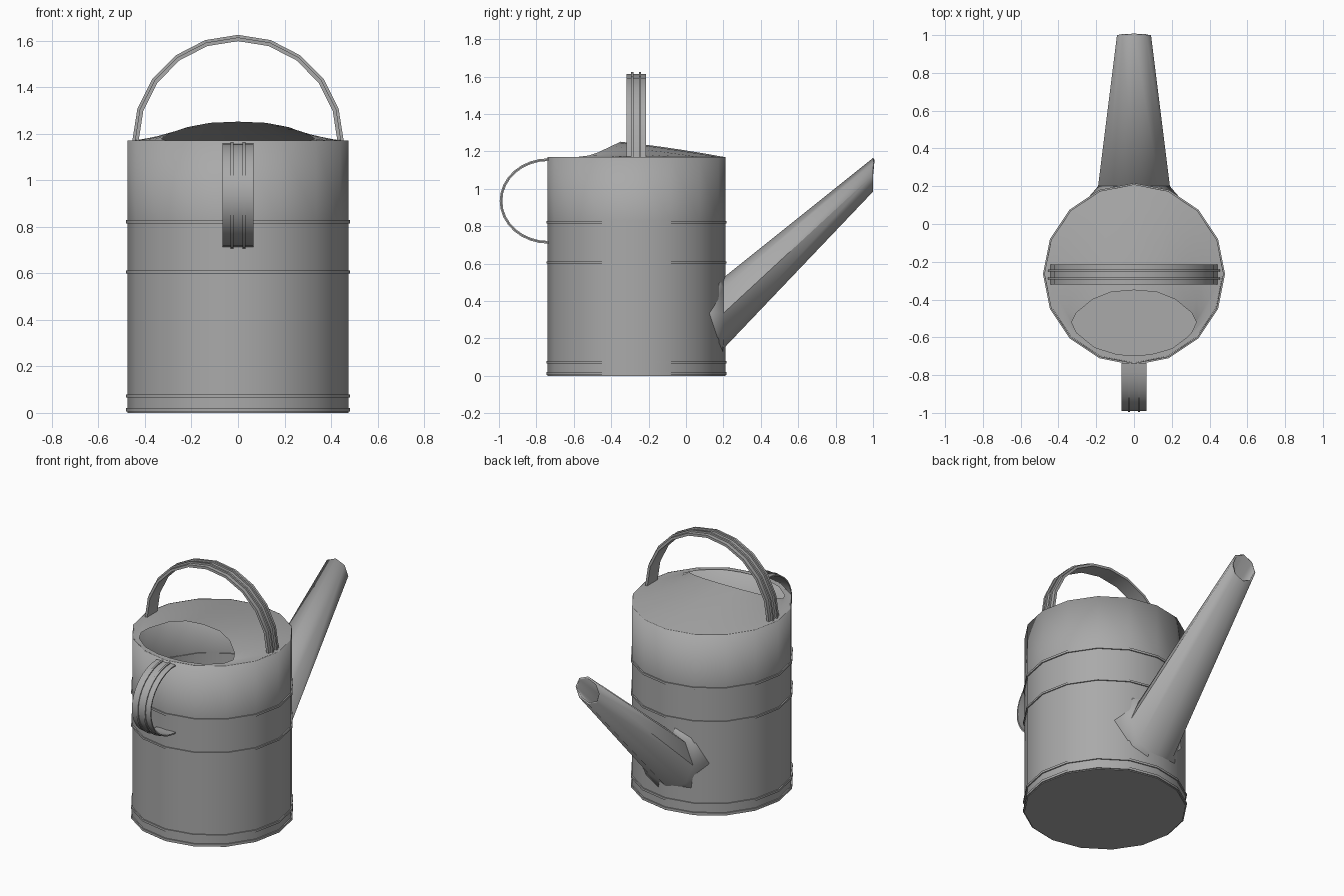
import bpy, bmesh, math
from math import sin, cos, pi, sqrt

if "Cube" in bpy.data.objects:
    bpy.data.objects.remove(bpy.data.objects["Cube"], do_unlink=True)

grey = bpy.data.materials.new("galvanised grey")
grey.use_nodes = True
COLOUR = (0.40, 0.40, 0.40, 1)
grey.diffuse_color = COLOUR
grey.node_tree.nodes["Principled BSDF"].inputs["Base Color"].default_value = COLOUR

CY = -0.265      # body axis
R = 0.475        # body radius
TOP = 1.17       # body rim height
SIDES = 16


def loft(name, rings, cap_start=False, cap_end=False, angle=35, thickness=0):
    """Skin a list of closed rings of points into one object."""
    bm = bmesh.new()
    loops = [[bm.verts.new(p) for p in ring] for ring in rings]
    n = len(loops[0])
    for a, b in zip(loops, loops[1:]):
        for i in range(n):
            j = (i + 1) % n
            bm.faces.new((a[i], a[j], b[j], b[i]))
    if cap_start:
        bm.faces.new(loops[0][::-1])
    if cap_end:
        bm.faces.new(loops[-1])
    bmesh.ops.recalc_face_normals(bm, faces=bm.faces)
    mesh = bpy.data.meshes.new(name)
    bm.to_mesh(mesh)
    bm.free()
    mesh.materials.append(grey)
    ob = bpy.data.objects.new(name, mesh)
    bpy.context.collection.objects.link(ob)
    if thickness:
        mod = ob.modifiers.new("sheet thickness", 'SOLIDIFY')
        mod.thickness = thickness
        mod.offset = -1
    bpy.ops.object.select_all(action='DESELECT')
    ob.select_set(True)
    bpy.context.view_layer.objects.active = ob
    bpy.ops.object.shade_smooth_by_angle(angle=math.radians(angle))
    return ob


def circle(r, z):
    return [(r * sin(2 * pi * i / SIDES), CY + r * cos(2 * pi * i / SIDES), z)
            for i in range(SIDES)]


# Body: sheet metal cylinder with four raised bands
profile = [(R, 0)]
for low, high in ((0.005, 0.02), (0.066, 0.08), (0.6, 0.612), (0.815, 0.829)):
    profile += [(R, low), (R + 0.007, low), (R + 0.007, high), (R, high)]
profile.append((R, TOP))
loft("body", [circle(r, z) for r, z in profile], cap_start=True, thickness=0.006)

# Lid: domed sheet rising from the rim to the filling hole
half = [(0, -0.35, 1.252), (0.12, -0.36, 1.247), (0.22, -0.40, 1.228),
        (0.305, -0.47, 1.195), (0.33, -0.52, 1.178), (0.30, -0.585, 1.17),
        (0.20, -0.66, 1.17), (0.09, -0.69, 1.17), (0, -0.697, 1.17)]
hole = half + [(-x, y, z) for x, y, z in half[-2:0:-1]]
rim = circle(R - 0.004, TOP)
lid_rings = []
for k in range(6):
    t = k / 5
    lift = t * (1.25 - 0.25 * t)
    lid_rings.append([(a[0] + (b[0] - a[0]) * t, a[1] + (b[1] - a[1]) * t,
                       a[2] + (b[2] - a[2]) * lift) for a, b in zip(rim, hole)])
loft("lid", lid_rings, angle=40)


# Spout: tapered octagonal tube with a vertical mouth and a base on the wall
def octagon(r, y, zc):
    return [(r * cos(i * pi / 4), y, zc + r * sin(i * pi / 4)) for i in range(8)]


collar = [(x, CY + sqrt(0.462 ** 2 - x * x), z) for x, _, z in octagon(0.265, 0, 0.335)]
loft("spout", [collar, octagon(0.19, 0.2, 0.335), octagon(0.09, 1.0, 1.075)],
     angle=50, thickness=0.012)


# Handles: flat straps with two raised ribs, bent along an arc
def strap(name, half_width, rib, thick, rise, steps, place):
    """place(angle, across, out) gives the point on the bent strap."""
    outer = [(-half_width, 0)]
    for c in (-rib, rib):
        outer += [(c - 0.006, 0), (c - 0.006, rise), (c + 0.006, rise), (c + 0.006, 0)]
    outer.append((half_width, 0))
    section = outer + [(half_width, -thick), (-half_width, -thick)]
    rings = [[place(pi * k / steps, w, o) for w, o in section] for k in range(steps + 1)]
    loft(name, rings, cap_start=True, cap_end=True)


strap("carrying_handle", 0.052, 0.021, 0.016, 0.011, 10,
      lambda a, w, o: ((0.444 + o) * cos(a), CY - 0.002 + w, TOP - 0.005 + (0.449 + o) * sin(a)))
strap("pouring_handle", 0.067, 0.026, 0.008, 0.006, 16,
      lambda a, w, o: (w, -0.735 - (0.255 + o) * sin(a), 0.935 + (0.222 + o) * cos(a)))
